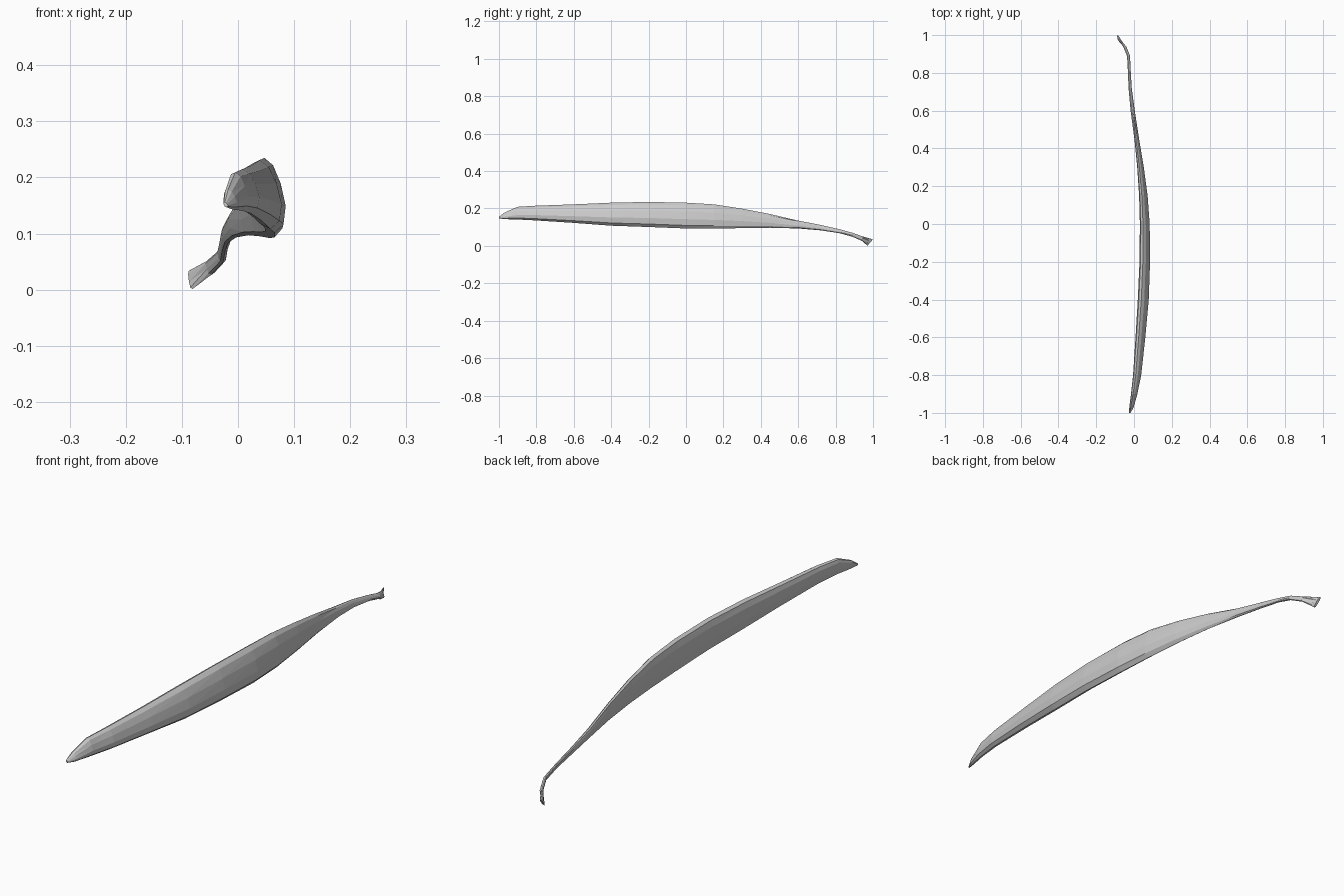
import bpy, bmesh

# Stations along the blade: y, left x, right x, bottom z, top z
STATIONS = [
    (-1.00, -0.026, -0.018, 0.147, 0.156),
    (-0.97, -0.025, -0.002, 0.143, 0.178),
    (-0.90, -0.016, 0.018, 0.141, 0.209),
    (-0.80, -0.005, 0.038, 0.136, 0.215),
    (-0.60, 0.008, 0.060, 0.123, 0.222),
    (-0.40, 0.020, 0.078, 0.108, 0.231),
    (-0.20, 0.029, 0.085, 0.101, 0.235),
    (0.00, 0.031, 0.083, 0.093, 0.231),
    (0.15, 0.027, 0.072, 0.092, 0.222),
    (0.30, 0.017, 0.052, 0.095, 0.199),
    (0.45, 0.002, 0.027, 0.097, 0.170),
    (0.60, -0.018, 0.004, 0.093, 0.135),
    (0.72, -0.029, -0.012, 0.083, 0.112),
    (0.82, -0.033, -0.018, 0.068, 0.089),
    (0.89, -0.037, -0.021, 0.049, 0.070),
    (0.94, -0.058, -0.041, 0.027, 0.052),
    (0.985, -0.089, -0.077, 0.001, 0.035),
]

# Lopsided D section: flat inner side on the left, belly low on the right
SECTION = [(0.32, 1.0), (0.60, 0.90), (0.84, 0.66), (1.0, 0.36), (0.93, 0.12),
           (0.65, 0.0), (0.33, 0.08), (0.14, 0.38), (0.0, 0.78), (0.10, 0.95)]


def loft(name, stations, section):
    bm = bmesh.new()
    rings = []
    for i, (y, xl, xr, zb, zt) in enumerate(stations):
        last = i == len(stations) - 1
        ring = []
        for u, v in section:
            # the tail end is cut at a slant
            dy = (v - 0.5) * 0.03 if last else 0
            ring.append(bm.verts.new((xl + u * (xr - xl), y + dy, zb + v * (zt - zb))))
        rings.append(ring)
    n = len(section)
    for a, b in zip(rings, rings[1:]):
        for k in range(n):
            j = (k + 1) % n
            bm.faces.new((a[k], a[j], b[j], b[k]))
    bm.faces.new(rings[0])
    bm.faces.new(rings[-1])
    bmesh.ops.triangulate(bm, faces=bm.faces[:])
    bmesh.ops.recalc_face_normals(bm, faces=bm.faces[:])
    mesh = bpy.data.meshes.new(name)
    bm.to_mesh(mesh)
    bm.free()
    obj = bpy.data.objects.new(name, mesh)
    bpy.context.collection.objects.link(obj)
    return obj


# Curved blade with its narrow hooked tail
loft("curved_blade", STATIONS, SECTION)
